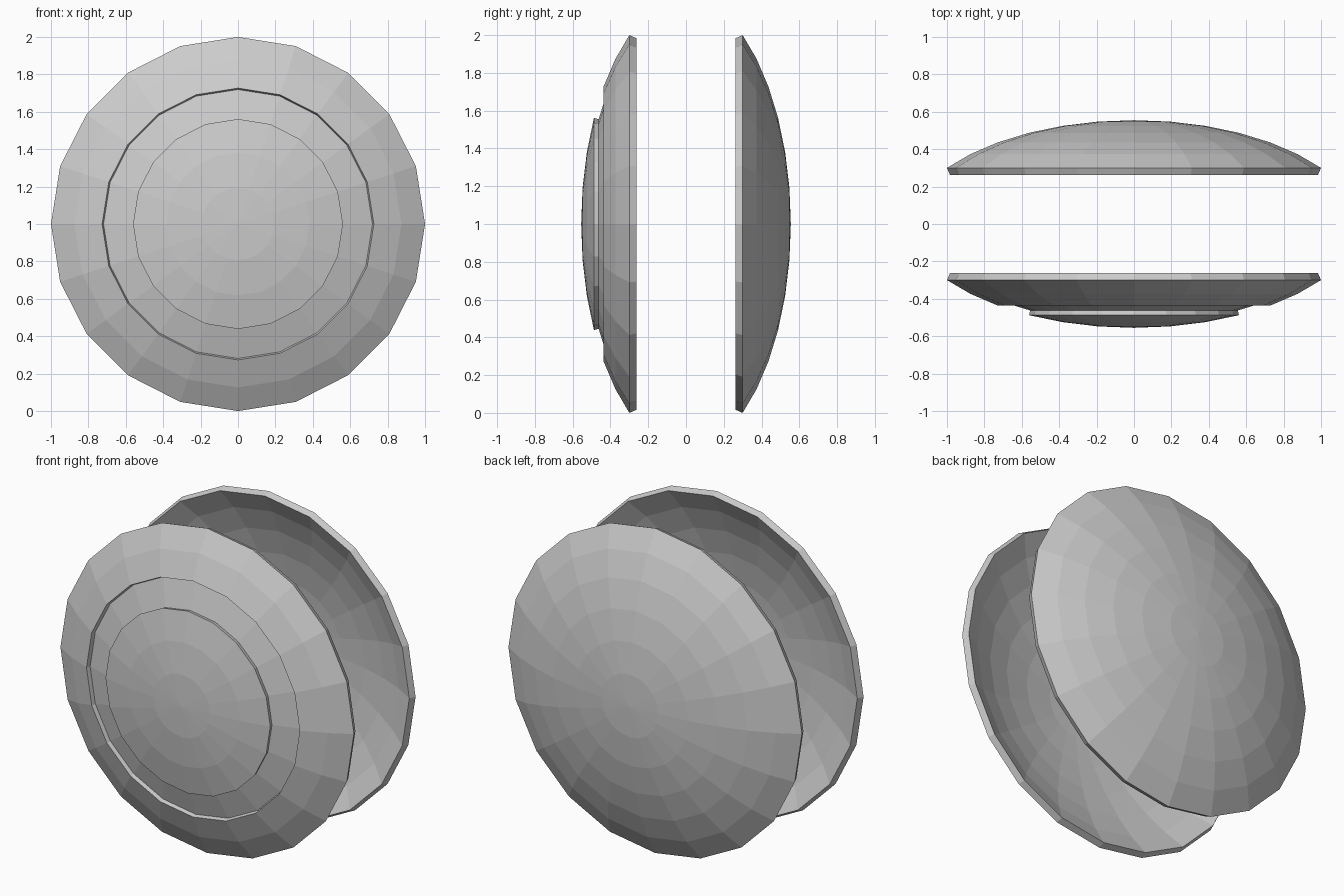
import bpy, bmesh
from math import sin, cos, pi, radians, sqrt

if "Cube" in bpy.data.objects:
    bpy.data.objects.remove(bpy.data.objects["Cube"])

SIDES = 20
RINGS = 6
RIM_Y, DEPTH, THICK, GROOVE = 0.30, 0.255, 0.041, 0.026
MAX_A = radians(54)


def dome(k, inset=0.0):
    """Profile point (radius, y) on ring k, pushed inward by inset."""
    a = radians(9 * k)
    r = sin(a) / sin(MAX_A)
    y = RIM_Y + DEPTH * (cos(a) - cos(MAX_A)) / (1 - cos(MAX_A))
    nr = 0.4 * r
    return r - nr * inset, y - sqrt(1 - nr * nr) * inset


def lathe(name, profile, side):
    """Revolve a profile around the y axis, at height z = 1."""
    bm = bmesh.new()
    loops = []
    for r, y in profile:
        n = 1 if r < 1e-6 else SIDES
        loops.append([bm.verts.new((r * cos(2 * pi * i / SIDES), side * y,
                                    1 + r * sin(2 * pi * i / SIDES)))
                      for i in range(n)])
    for a, b in zip(loops, loops[1:]):
        for i in range(SIDES):
            j = (i + 1) % SIDES
            quad = [a[i % len(a)], a[j % len(a)], b[j % len(b)], b[i % len(b)]]
            bm.faces.new(list(dict.fromkeys(quad)))
    bmesh.ops.recalc_face_normals(bm, faces=bm.faces)
    mesh = bpy.data.meshes.new(name)
    bm.to_mesh(mesh)
    bm.free()
    obj = bpy.data.objects.new(name, mesh)
    bpy.context.collection.objects.link(obj)
    return obj


# Inner wall, running from the rim to the centre
inner = [dome(k, THICK) for k in range(RINGS, -1, -1)]

# Plain back shell
lathe("back_shell", [dome(k) for k in range(RINGS + 1)] + inner, 1)

# Front shell with the fourth band sunk as a groove
front = ([dome(k) for k in range(4)]
         + [dome(3, GROOVE), dome(4, GROOVE)]
         + [dome(k) for k in range(4, RINGS + 1)])
lathe("front_shell", front + inner, -1)
